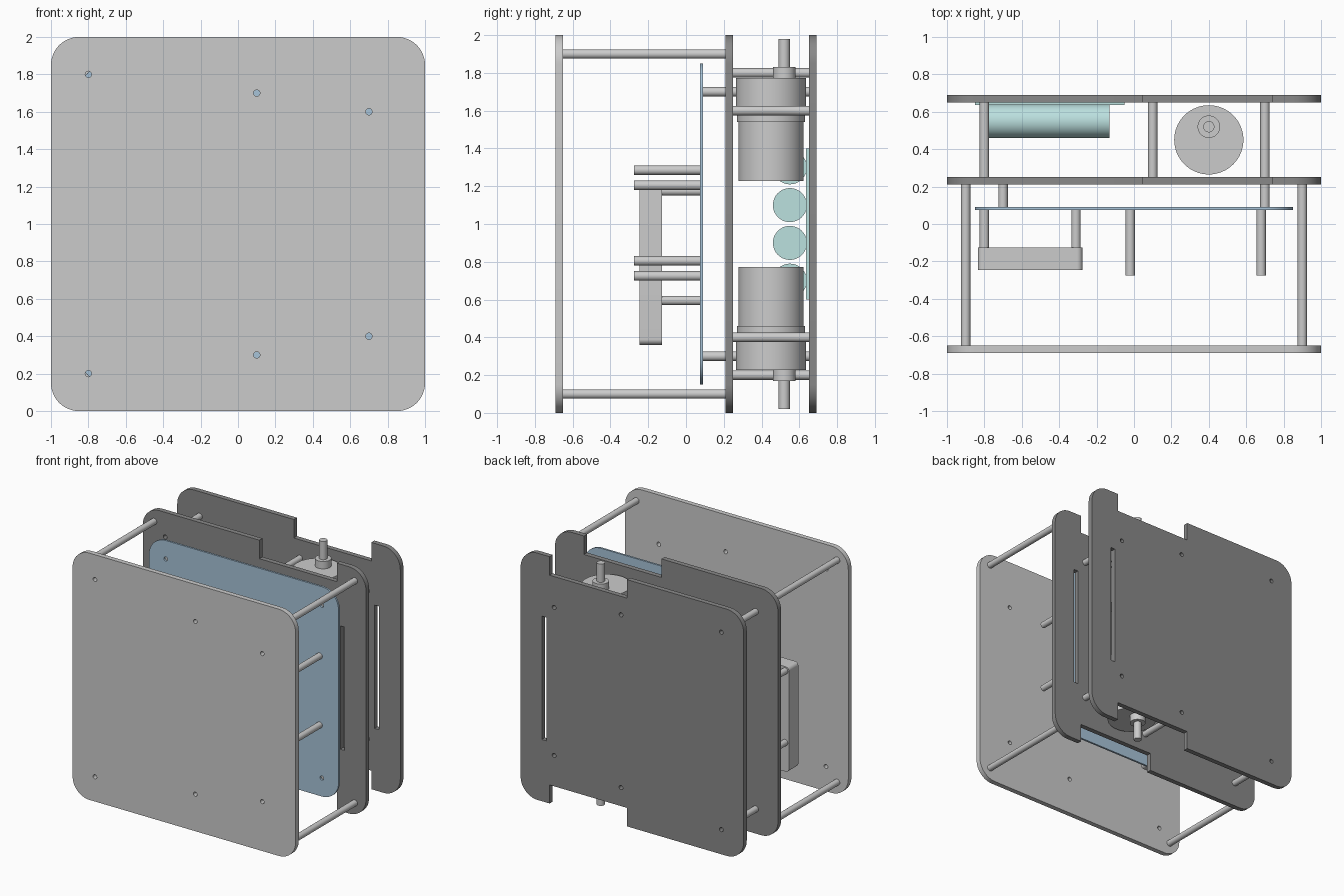
import bpy, bmesh
from math import pi, sin, cos, radians

if "Cube" in bpy.data.objects:
    bpy.data.objects.remove(bpy.data.objects["Cube"])


def material(name, rgb):
    m = bpy.data.materials.new(name)
    m.diffuse_color = (*rgb, 1)
    m.use_nodes = True
    m.node_tree.nodes["Principled BSDF"].inputs["Base Color"].default_value = m.diffuse_color
    return m


DARK = material("dark_plate", (0.25, 0.25, 0.25))
BLUE = material("blue_board", (0.39, 0.55, 0.69))
TEAL = material("teal_cells", (0.50, 0.75, 0.74))


def finish(ob, name, mat):
    ob.name = name
    if mat:
        ob.data.materials.append(mat)
    bpy.ops.object.shade_smooth_by_angle(angle=radians(35))
    return ob


def cylinder(name, p0, p1, r, mat=None, sides=32):
    """Cylinder between two points that differ along one axis."""
    axis = max(range(3), key=lambda i: abs(p1[i] - p0[i]))
    rot = [(0, pi / 2, 0), (pi / 2, 0, 0), (0, 0, 0)][axis]
    mid = [(a + b) / 2 for a, b in zip(p0, p1)]
    bpy.ops.mesh.primitive_cylinder_add(vertices=sides, radius=r, depth=abs(p1[axis] - p0[axis]),
                                        location=mid, rotation=rot)
    return finish(bpy.context.object, name, mat)


def arc(cx, cz, r, a0, a1, n):
    return [(cx + r * cos(a0 + (a1 - a0) * i / n), cz + r * sin(a0 + (a1 - a0) * i / n))
            for i in range(n + 1)]


def rounded(x0, x1, z0, z1, r, notch=None):
    """Rounded rectangle outline; notch = (xa, xb, depth) cut in top and bottom."""
    pts = arc(x1 - r, z1 - r, r, 0, pi / 2, 12)
    if notch:
        a, b, d = notch
        pts += [(b, z1), (b, z1 - d), (a, z1 - d), (a, z1)]
    pts += arc(x0 + r, z1 - r, r, pi / 2, pi, 12)
    pts += arc(x0 + r, z0 + r, r, pi, 1.5 * pi, 12)
    if notch:
        pts += [(a, z0), (a, z0 + d), (b, z0 + d), (b, z0)]
    return pts + arc(x1 - r, z0 + r, r, 1.5 * pi, 2 * pi, 12)


def plate(name, y0, y1, outline, holes=(), slot=None, mat=None):
    """Filled outline in the xz plane with round holes and an optional slot."""
    cu = bpy.data.curves.new(name, 'CURVE')
    cu.dimensions, cu.fill_mode, cu.extrude = '2D', 'BOTH', (y1 - y0) / 2
    loops = [outline] + [arc(x, z, 0.017, 0, 2 * pi, 20)[:-1] for x, z in holes]
    if slot:
        loops.append(slot)
    for pts in loops:
        s = cu.splines.new('POLY')
        s.points.add(len(pts) - 1)
        for p, (x, z) in zip(s.points, pts):
            p.co = (x, z, 0, 1)
        s.use_cyclic_u = True
    ob = bpy.data.objects.new(name, cu)
    bpy.context.collection.objects.link(ob)
    ob.location.y = (y0 + y1) / 2
    ob.rotation_euler.x = pi / 2
    bpy.ops.object.select_all(action='DESELECT')
    ob.select_set(True)
    bpy.context.view_layer.objects.active = ob
    bpy.ops.object.convert(target='MESH')
    ob = bpy.context.object
    bm = bmesh.new()
    bm.from_mesh(ob.data)
    bmesh.ops.remove_doubles(bm, verts=bm.verts, dist=1e-5)
    bmesh.ops.recalc_face_normals(bm, faces=bm.faces)
    bm.to_mesh(ob.data)
    bm.free()
    return finish(ob, name, mat)


# Main plates
holes = [(x, z) for x, zt in ((-0.8, 1.8), (0.1, 1.7), (0.7, 1.6)) for z in (zt, 2 - zt)]
notched = rounded(-1, 1, 0, 2, 0.15, (0.045, 0.74, 0.15))
slot = [(0.77, 0.5), (0.81, 0.5), (0.81, 1.5), (0.77, 1.5)]
plate("front_plate", -0.69, -0.65, rounded(-1, 1, 0, 2, 0.15), holes)
plate("middle_plate", 0.21, 0.25, notched, holes, slot, DARK)
plate("rear_plate", 0.65, 0.69, notched, holes, slot, DARK)

# Circuit board
board_holes = [(x, z) for x in (-0.7, 0.7) for z in (0.3, 1.7)]
plate("circuit_board", 0.074, 0.09, rounded(-0.85, 0.85, 0.15, 1.85, 0.15), board_holes, mat=BLUE)

# Small computer module in front of the board
plate("computer_module", -0.246, -0.126, rounded(-0.835, -0.275, 0.36, 1.21, 0.03))

# Standoffs: (name, y start, y end, positions)
standoffs = [
    ("front_standoff", -0.65, 0.21, [(x, z) for x in (-0.9, 0.9) for z in (0.1, 1.9)]),
    ("rear_standoff", 0.25, 0.65, holes),
    ("board_standoff", 0.09, 0.21, board_holes),
    ("module_standoff", -0.126, 0.074, [(x, z) for x in (-0.8, -0.31) for z in (0.595, 1.175)]),
    ("controller_standoff", -0.276, 0.074,
     [(0.68, 1.285), (0.68, 0.725), (-0.02, 1.205), (-0.02, 0.805)]),
]
for name, y0, y1, spots in standoffs:
    for x, z in spots:
        cylinder(name, (x, y0, z), (x, y1, z), 0.025, sides=24)

# Gear motors, mirrored top and bottom: (part, y, z start, z end, radius)
motor = [
    ("motor_can", 0.45, 1.228, 1.54, 0.172),
    ("motor_flange", 0.45, 1.54, 1.58, 0.18),
    ("motor_gearbox", 0.45, 1.58, 1.772, 0.185),
    ("motor_collar", 0.52, 1.772, 1.832, 0.06),
    ("motor_shaft", 0.52, 1.832, 1.98, 0.03),
]
for side in ("upper", "lower"):
    for part, y, z0, z1, r in motor:
        if side == "lower":
            z0, z1 = 2 - z1, 2 - z0
        cylinder(f"{side}_{part}", (0.4, y, z0), (0.4, y, z1), r, sides=64)

# Battery holder and four cells
plate("battery_holder", 0.635, 0.65,
      [(-0.85, 0.6), (-0.05, 0.6), (-0.05, 1.4), (-0.85, 1.4)], mat=TEAL)
for i in range(4):
    z = 0.7 + 0.2 * i
    cylinder("battery_cell", (-0.78, 0.55, z), (-0.13, 0.55, z), 0.09, TEAL, 48)
